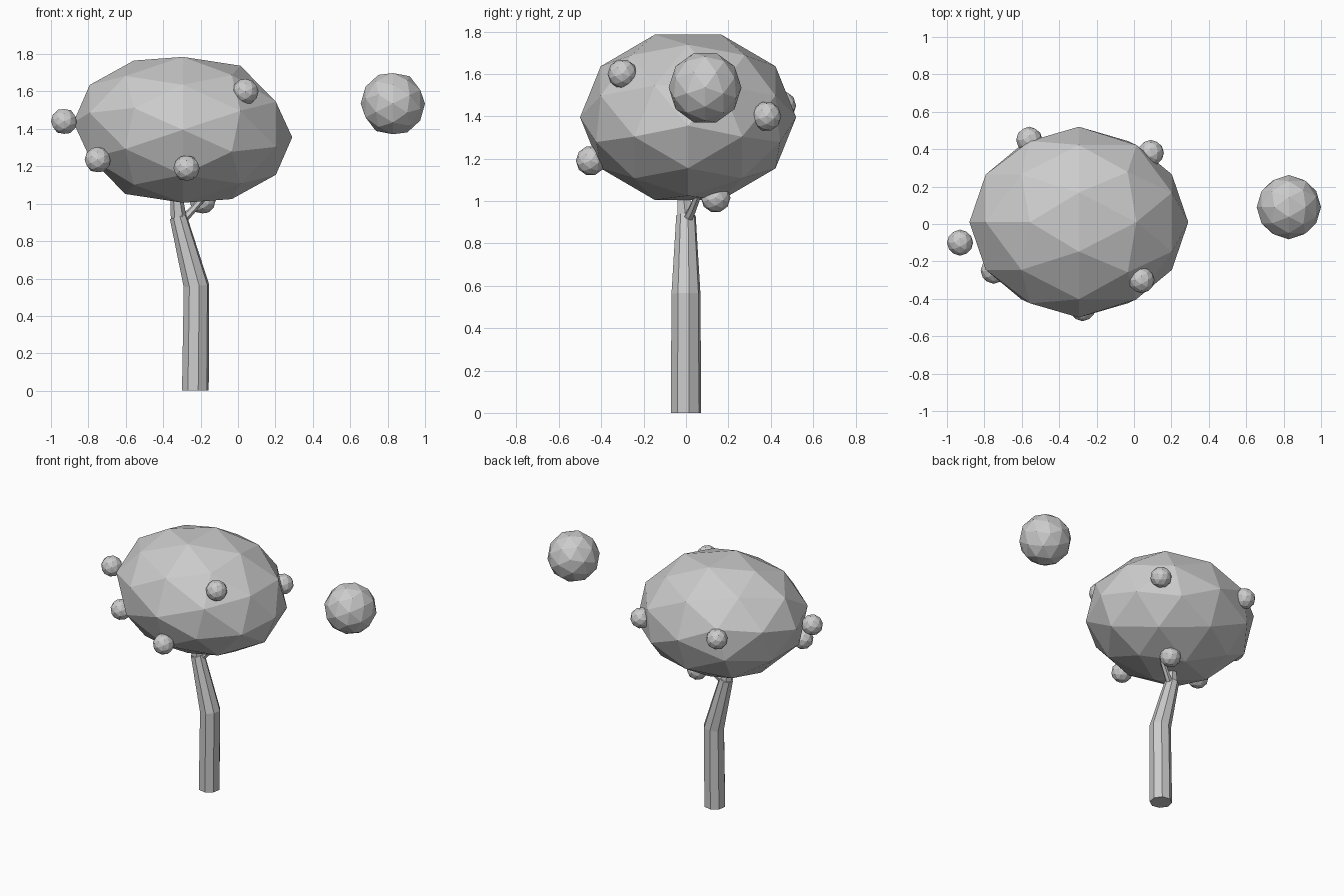
import bpy, bmesh, math
from mathutils import Matrix, Vector

if "Cube" in bpy.data.objects:
    bpy.data.objects.remove(bpy.data.objects["Cube"])


def finish(bm, name):
    bmesh.ops.recalc_face_normals(bm, faces=bm.faces)
    mesh = bpy.data.meshes.new(name)
    bm.to_mesh(mesh)
    bm.free()
    obj = bpy.data.objects.new(name, mesh)
    bpy.context.collection.objects.link(obj)
    return obj


def ball(name, centre, scale):
    """Flat-shaded 80-face ball with its pole along x."""
    bm = bmesh.new()
    bmesh.ops.create_icosphere(bm, subdivisions=2, radius=1,
                               matrix=Matrix.Rotation(math.pi / 2, 4, 'Y'))
    bmesh.ops.scale(bm, vec=scale, verts=bm.verts)
    bmesh.ops.translate(bm, vec=centre, verts=bm.verts)
    return bm, name


def limb(name, path, sides, turn=0.0):
    """Tapered tube through (x, y, z, radius) stations."""
    bm = bmesh.new()
    pts = [Vector(p[:3]) for p in path]
    rings = []
    for i, (x, y, z, r) in enumerate(path):
        d = (pts[min(i + 1, len(pts) - 1)] - pts[max(i - 1, 0)]).normalized()
        if i == 0 and abs(z) < 1e-6:
            d = Vector((0, 0, 1))
        q = Vector((0, 0, 1)).rotation_difference(d)
        ring = []
        for k in range(sides):
            a = turn + 2 * math.pi * k / sides
            ring.append(bm.verts.new(pts[i] + q @ Vector((r * math.cos(a), r * math.sin(a), 0))))
        rings.append(ring)
    for lo, hi in zip(rings, rings[1:]):
        for k in range(sides):
            n = (k + 1) % sides
            bm.faces.new((lo[k], lo[n], hi[n], hi[k]))
    bm.faces.new(rings[0][::-1])
    bm.faces.new(rings[-1])
    return finish(bm, name)


# Canopy: stretched faceted ball whose right end droops slightly
cx, cz, half = -0.295, 1.395, 0.585
bm, name = ball("canopy", (cx, 0.01, cz), (half, 0.51, 0.41))
for v in bm.verts:
    v.co.z -= 0.04 * ((v.co.x - cx) / half) ** 3
finish(bm, name)

# Trunk and the forks under the canopy
limb("trunk", [(-0.228, 0, 0, 0.073), (-0.222, 0, 0.56, 0.070),
               (-0.32, 0, 0.93, 0.047)], 8, math.radians(12))
limb("left_fork", [(-0.315, 0, 0.90, 0.044), (-0.325, -0.01, 1.0, 0.036),
                   (-0.34, -0.02, 1.15, 0.028)], 6)
limb("right_fork", [(-0.31, 0.0, 0.90, 0.025), (-0.25, 0.03, 0.96, 0.02),
                    (-0.16, 0.07, 1.06, 0.015)], 6)

# Small fruit around the canopy
fruit = [(-0.93, -0.10, 1.44), (-0.75, -0.25, 1.235), (-0.275, -0.45, 1.19),
         (0.04, -0.30, 1.60), (-0.19, 0.14, 1.015), (0.09, 0.38, 1.40),
         (-0.56, 0.45, 1.45)]
for i, c in enumerate(fruit):
    finish(*ball(f"fruit_{i + 1}", c, (0.07, 0.07, 0.07)))

# Large floating ball to the right
finish(*ball("floating_ball", (0.828, 0.09, 1.535), (0.172, 0.172, 0.172)))
